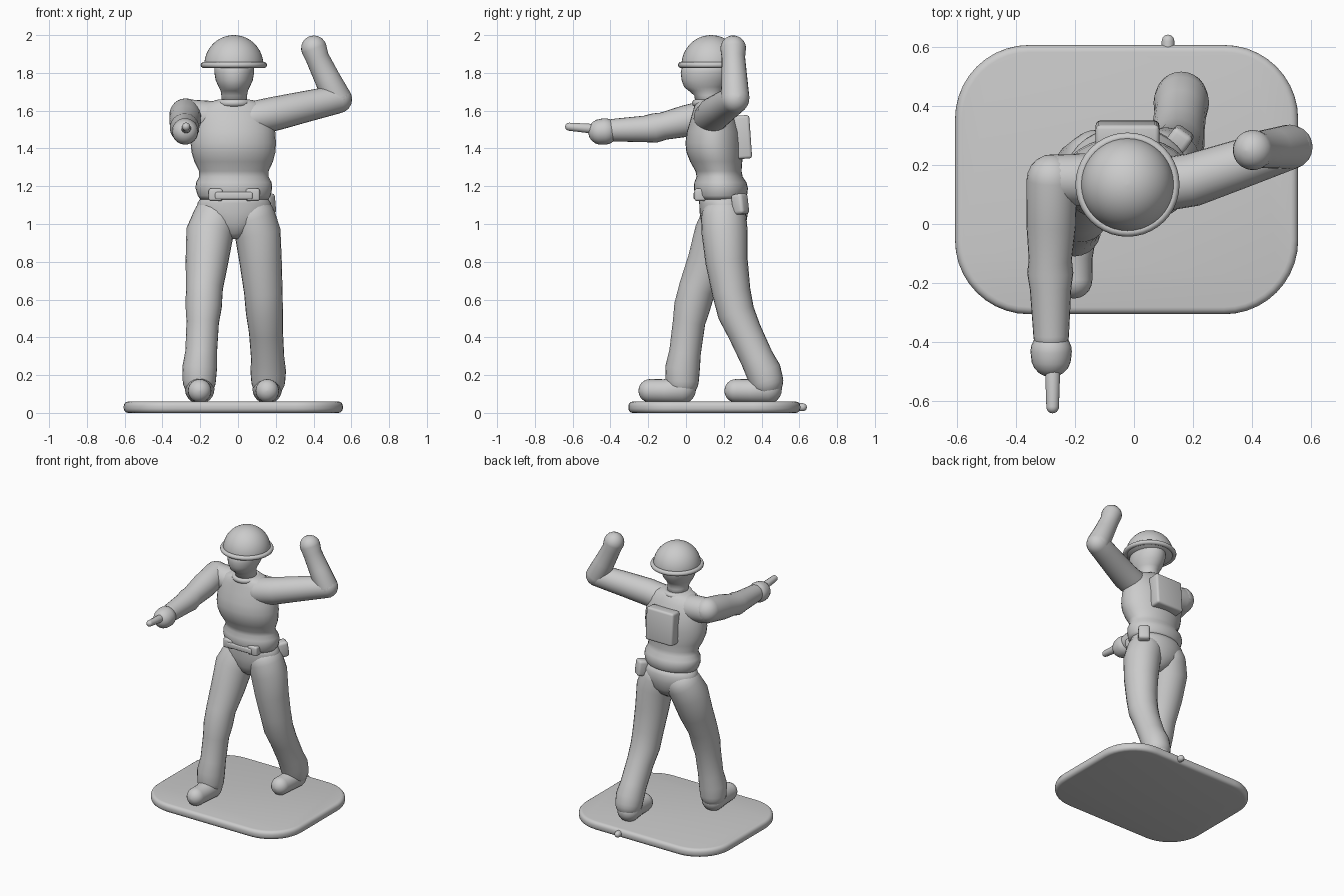
import bpy, bmesh
from math import pi, sin, cos, radians
from mathutils import Vector, Matrix


def finish(name, bm, subsurf=0):
    bmesh.ops.recalc_face_normals(bm, faces=bm.faces)
    me = bpy.data.meshes.new(name)
    bm.to_mesh(me)
    bm.free()
    for p in me.polygons:
        p.use_smooth = True
    ob = bpy.data.objects.new(name, me)
    bpy.context.collection.objects.link(ob)
    if subsurf:
        ob.modifiers.new("smooth", "SUBSURF").levels = subsurf
    return ob


def skin(name, rings):
    """Join equal-length loops of points into a closed skin."""
    bm = bmesh.new()
    loops = [[bm.verts.new(p) for p in r] for r in rings]
    n = len(loops[0])
    for a, b in zip(loops, loops[1:]):
        for i in range(n):
            bm.faces.new((a[i], a[(i + 1) % n], b[(i + 1) % n], b[i]))
    bm.faces.new(loops[0])
    bm.faces.new(loops[-1])
    return finish(name, bm)


def stack(name, rows, n=32):
    """Horizontal ellipses: (z, cx, cy, rx, ry)."""
    return skin(name, [[(cx + rx * cos(2 * pi * i / n), cy + ry * sin(2 * pi * i / n), z)
                        for i in range(n)] for z, cx, cy, rx, ry in rows])


def tube(name, pts, n=24, cap=5):
    """Round-ended limb through (x, y, z, radius) points."""
    c = [Vector(p[:3]) for p in pts]
    r = [p[3] for p in pts]
    first, last = (c[1] - c[0]).normalized(), (c[-1] - c[-2]).normalized()
    secs = []
    for k in range(cap):
        a = pi / 2 * (1 - (k + 0.15) / cap)
        secs.append((c[0] - first * r[0] * sin(a), first, r[0] * cos(a)))
    for i in range(len(c)):
        d0 = (c[i] - c[i - 1]).normalized() if i else first
        d1 = (c[i + 1] - c[i]).normalized() if i < len(c) - 1 else last
        secs.append((c[i], (d0 + d1).normalized(), r[i]))
    for k in range(1, cap + 1):
        a = pi / 2 * (k - 0.15) / cap
        secs.append((c[-1] + last * r[-1] * sin(a), last, r[-1] * cos(a)))
    side = first.orthogonal().normalized()
    rings = []
    for p, d, rad in secs:
        side = (side - d * side.dot(d)).normalized()
        up = d.cross(side)
        rings.append([p + rad * (side * cos(2 * pi * i / n) + up * sin(2 * pi * i / n))
                      for i in range(n)])
    return skin(name, rings)


def box(name, loc, size, bevel, rot=(0, 0, 0)):
    bm = bmesh.new()
    bmesh.ops.create_cube(bm, size=1, matrix=Matrix.Diagonal((*size, 1)))
    bmesh.ops.bevel(bm, geom=bm.edges[:], offset=bevel, segments=3, profile=0.5, affect='EDGES')
    ob = finish(name, bm)
    ob.location = loc
    ob.rotation_euler = [radians(a) for a in rot]
    return ob


# Base plate with rounded corners, and the moulding nub on its back edge
bm = bmesh.new()
bmesh.ops.create_cube(bm, size=1, matrix=Matrix.Translation((-0.025, 0.15, 0.03))
                      @ Matrix.Diagonal((1.16, 0.91, 0.06, 1)))
upright = [e for e in bm.edges if abs(e.verts[0].co.z - e.verts[1].co.z) > 0.01]
bmesh.ops.bevel(bm, geom=upright, offset=0.25, segments=10, profile=0.5, affect='EDGES')
rim = [e for e in bm.edges if abs(e.verts[0].co.z - e.verts[1].co.z) < 0.01]
bmesh.ops.bevel(bm, geom=rim, offset=0.024, segments=4, profile=0.5, affect='EDGES')
finish("base", bm)
tube("base_nub", [(0.115, 0.58, 0.03, 0.022), (0.115, 0.618, 0.03, 0.022)], 12)

# Jacket
stack("jacket", [
    (1.13, -0.02, 0.185, 0.18, 0.125), (1.15, -0.02, 0.185, 0.193, 0.138),
    (1.19, -0.022, 0.185, 0.203, 0.143), (1.22, -0.022, 0.182, 0.2, 0.138),
    (1.25, -0.022, 0.178, 0.184, 0.122), (1.28, -0.022, 0.172, 0.184, 0.122),
    (1.33, -0.023, 0.16, 0.208, 0.138), (1.38, -0.024, 0.15, 0.222, 0.148),
    (1.43, -0.025, 0.147, 0.226, 0.15), (1.49, -0.025, 0.148, 0.222, 0.143),
    (1.55, -0.025, 0.148, 0.212, 0.125), (1.6, -0.025, 0.145, 0.198, 0.108),
    (1.635, -0.022, 0.14, 0.16, 0.092), (1.655, -0.02, 0.135, 0.1, 0.08),
    (1.66, -0.02, 0.13, 0.05, 0.05)])

# Pelvis
stack("pelvis", [
    (0.92, -0.02, 0.19, 0.03, 0.05), (0.95, -0.02, 0.195, 0.09, 0.09),
    (1.0, -0.02, 0.2, 0.16, 0.118), (1.06, -0.02, 0.2, 0.2, 0.128),
    (1.11, -0.02, 0.2, 0.195, 0.13), (1.15, -0.02, 0.19, 0.17, 0.12)])

# Collar, neck and face
ring = bpy.ops.mesh.primitive_torus_add
ring(location=(-0.022, 0.13, 1.64), major_radius=0.078, minor_radius=0.02,
     major_segments=32, minor_segments=10)
bpy.context.object.name = "collar"
bpy.ops.object.shade_smooth()
stack("head", [
    (1.62, -0.02, 0.125, 0.07, 0.072), (1.68, -0.02, 0.118, 0.068, 0.074),
    (1.705, -0.02, 0.105, 0.072, 0.09), (1.725, -0.02, 0.098, 0.082, 0.108),
    (1.76, -0.02, 0.105, 0.098, 0.128), (1.8, -0.02, 0.11, 0.105, 0.138),
    (1.86, -0.02, 0.12, 0.105, 0.135)])

# Helmet dome and brim
stack("helmet", [(1.83, -0.022, 0.133, 0.15, 0.15)] +
      [(1.84 + 0.16 * sin(a), -0.022, 0.133, 0.157 * cos(a), 0.157 * cos(a))
       for a in [pi / 2 * k / 12.1 for k in range(13)]], 40)
ring(location=(-0.022, 0.133, 1.842), major_radius=0.16, minor_radius=0.016,
     major_segments=40, minor_segments=10)
bpy.context.object.name = "helmet_brim"
bpy.ops.object.shade_smooth()

# Legs: right steps forward, left trails
tube("right_leg", [
    (-0.12, 0.2, 1.03, 0.12), (-0.15, 0.17, 0.95, 0.126), (-0.165, 0.12, 0.8, 0.113),
    (-0.178, 0.06, 0.66, 0.098), (-0.182, 0.032, 0.56, 0.096), (-0.187, 0.016, 0.48, 0.086),
    (-0.195, -0.005, 0.32, 0.084), (-0.203, -0.018, 0.24, 0.092), (-0.205, -0.02, 0.17, 0.088)])
tube("left_leg", [
    (0.08, 0.2, 1.03, 0.12), (0.105, 0.205, 0.95, 0.122), (0.12, 0.215, 0.8, 0.112),
    (0.134, 0.24, 0.64, 0.102), (0.14, 0.265, 0.53, 0.098), (0.148, 0.31, 0.43, 0.09),
    (0.157, 0.375, 0.29, 0.088), (0.16, 0.41, 0.22, 0.094), (0.16, 0.425, 0.17, 0.09)])
for side, x, y in (("right", -0.203, -0.025), ("left", 0.155, 0.43)):
    tube(side + "_boot", [(x, y, 0.125, 0.078), (x, y - 0.09, 0.115, 0.063),
                          (x, y - 0.165, 0.117, 0.062)])

# Right arm points forward
tube("right_arm", [
    (-0.278, 0.15, 1.58, 0.085), (-0.28, 0.0, 1.545, 0.084), (-0.283, -0.12, 1.518, 0.073),
    (-0.283, -0.165, 1.508, 0.078), (-0.282, -0.22, 1.503, 0.07), (-0.28, -0.38, 1.497, 0.06)])
tube("right_shoulder", [(-0.12, 0.15, 1.56, 0.09), (-0.27, 0.15, 1.575, 0.085)])
tube("right_hand", [(-0.28, -0.43, 1.49, 0.07), (-0.28, -0.45, 1.488, 0.068)])
tube("pointing_finger", [(-0.275, -0.48, 1.503, 0.027), (-0.275, -0.618, 1.515, 0.022)], 12)

# Left arm raised with bent elbow
tube("left_arm", [
    (0.08, 0.13, 1.56, 0.09), (0.2, 0.15, 1.585, 0.09), (0.35, 0.2, 1.62, 0.083),
    (0.46, 0.237, 1.645, 0.078), (0.53, 0.26, 1.66, 0.074)])
tube("left_forearm", [
    (0.525, 0.26, 1.665, 0.076), (0.47, 0.256, 1.775, 0.068), (0.42, 0.251, 1.88, 0.062),
    (0.402, 0.25, 1.93, 0.068)])

# Kit: backpack and belt pouches
box("backpack", (-0.022, 0.3, 1.46), (0.215, 0.085, 0.23), 0.015, (4, 0, 0))
for x in (-0.118, 0.078):
    box("front_pouch", (x, 0.075, 1.155), (0.075, 0.06, 0.066), 0.012)
box("belt_buckle", (-0.022, 0.065, 1.15), (0.2, 0.05, 0.04), 0.01)
box("hip_pouch", (0.155, 0.287, 1.105), (0.075, 0.07, 0.11), 0.018, (8, 0, -35))
